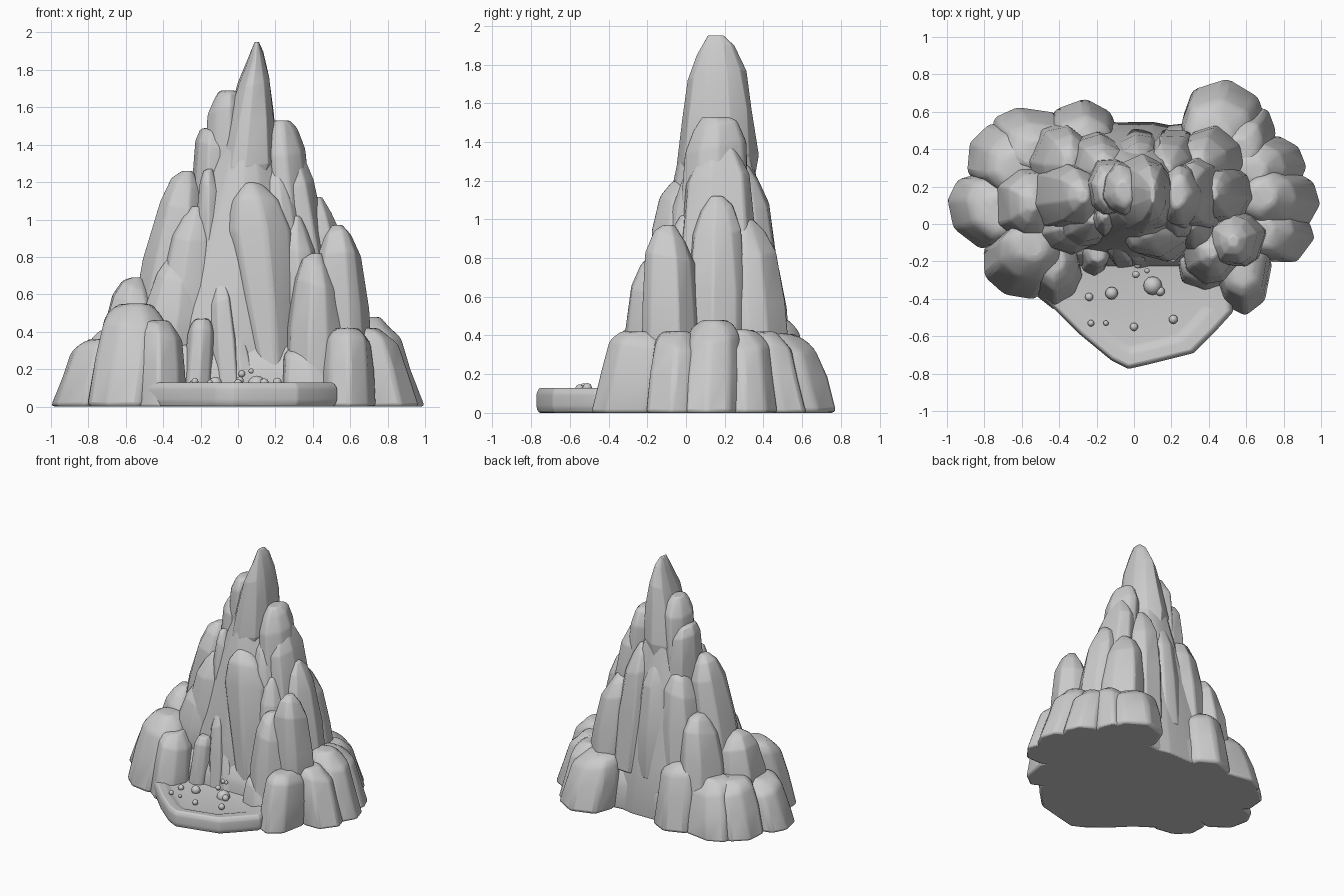
import bpy, bmesh, math, random
from mathutils import Vector

random.seed(11)
stone = bpy.data.materials.new("stone grey")
stone.diffuse_color = (0.6, 0.6, 0.6, 1)


def finish(name, bm, bevel=0.0, segs=2):
    bmesh.ops.recalc_face_normals(bm, faces=bm.faces[:])
    me = bpy.data.meshes.new(name)
    bm.to_mesh(me)
    bm.free()
    me.materials.append(stone)
    ob = bpy.data.objects.new(name, me)
    bpy.context.collection.objects.link(ob)
    if bevel:
        b = ob.modifiers.new("soft edges", "BEVEL")
        b.width, b.segments = bevel, segs
        b.limit_method = "ANGLE"
        b.angle_limit = math.radians(12)
    bpy.ops.object.select_all(action="DESELECT")
    ob.select_set(True)
    bpy.context.view_layer.objects.active = ob
    bpy.ops.object.shade_smooth_by_angle(angle=math.radians(42))
    return ob


def loft(bm, rings):
    loops = [[bm.verts.new(p) for p in r] for r in rings]
    n = len(loops[0])
    for a, b in zip(loops, loops[1:]):
        for i in range(n):
            bm.faces.new((a[i], a[(i + 1) % n], b[(i + 1) % n], b[i]))
    bm.faces.new(loops[0][::-1])
    bm.faces.new(loops[-1])


# Profiles: height fraction, x scale, y scale
BLUNT = [(0, 1, 1), (0.5, 0.93, 0.93), (0.86, 0.84, 0.84), (0.97, 0.62, 0.62), (1, 0.36, 0.36)]
CRAG = [(0, 1, 1), (0.5, 0.93, 0.96), (0.82, 0.72, 0.8), (0.95, 0.46, 0.52), (1, 0.18, 0.2)]
CORE = [(0, 1, 1), (0.3, 0.78, 0.86), (0.6, 0.5, 0.68), (0.85, 0.26, 0.48), (1, 0.1, 0.25)]
SUMMIT = [(0, 0.6, 0.8), (0.28, 1, 1), (0.55, 0.8, 0.88), (0.78, 0.52, 0.74), (0.93, 0.25, 0.47), (1, 0.07, 0.2)]
SLAB = [(0, 0.5, 1), (0.45, 0.82, 1), (0.78, 1, 0.95), (0.92, 0.72, 0.8), (1, 0.25, 0.45)]


def rock(name, base, radii, z0, z1, top, prof=CRAG, n=8, jit=0.05, bevel=0.03):
    """Leaning boulder lofted along a profile, with uneven facets."""
    turn = random.uniform(0, math.tau)
    col = [random.uniform(1 - jit, 1 + jit) * 1.06 for _ in range(n)]
    ang = [turn + math.tau * (i + random.uniform(-0.2, 0.2)) / n for i in range(n)]
    tilt = random.uniform(0, math.tau)
    rings = []
    for t, sx, sy in prof:
        cx = base[0] + (top[0] - base[0]) * t
        cy = base[1] + (top[1] - base[1]) * t
        ring = []
        for i in range(n):
            k = col[i] * (1 + (random.uniform(-0.05, 0.05) if t else 0))
            dz = (0.03 * math.cos(ang[i] - tilt) - 0.015) if 0 < t < 1 else 0
            ring.append((cx + radii[0] * sx * k * math.cos(ang[i]),
                         cy + radii[1] * sy * k * math.sin(ang[i]),
                         z0 + (z1 - z0) * t + dz))
        rings.append(ring)
    bm = bmesh.new()
    loft(bm, rings)
    return finish(name, bm, bevel)


# Mountain core and summit
rock("mountain_core", (0.0, 0.17), (0.63, 0.37), 0, 1.6, (0.05, 0.165), CORE, n=14, jit=0.03)
rock("summit_peak", (0.03, 0.165), (0.16, 0.2), 1.08, 1.95, (0.10, 0.155), SUMMIT, n=10, jit=0.02)
rock("summit_shoulder", (-0.08, 0.19), (0.11, 0.15), 1.0, 1.69, (-0.06, 0.18), BLUNT)
rock("summit_step", (-0.13, 0.2), (0.12, 0.16), 0.9, 1.49, (-0.12, 0.19), BLUNT)
rock("summit_nub", (-0.15, 0.02), (0.07, 0.09), 0.8, 1.27, (-0.15, 0.05))

# Bottom ring of boulders: base x, y, radii, height, top x, y
LOW = [
    (-0.80, 0.08, 0.20, 0.20, 0.36, -0.71, 0.09),
    (-0.71, 0.35, 0.19, 0.18, 0.41, -0.62, 0.32),
    (-0.57, 0.46, 0.20, 0.17, 0.42, -0.51, 0.40),
    (-0.28, 0.47, 0.20, 0.19, 0.50, -0.27, 0.40),
    (0.48, 0.54, 0.22, 0.225, 0.41, 0.44, 0.46),
    (0.62, 0.48, 0.14, 0.16, 0.42, 0.57, 0.41),
    (0.75, 0.30, 0.17, 0.16, 0.43, 0.65, 0.28),
    (0.82, 0.12, 0.18, 0.16, 0.48, 0.70, 0.14),
    (0.79, -0.06, 0.17, 0.15, 0.42, 0.69, -0.03),
    (0.585, -0.27, 0.15, 0.22, 0.42, 0.58, -0.20),
    (0.40, -0.22, 0.16, 0.16, 0.31, 0.38, -0.19),
    (-0.61, -0.20, 0.20, 0.20, 0.55, -0.54, -0.12),
    (-0.42, -0.27, 0.14, 0.18, 0.46, -0.42, -0.19),
    (-0.22, -0.17, 0.09, 0.11, 0.47, -0.19, -0.13),
]
for i, (x, y, rx, ry, h, tx, ty) in enumerate(LOW):
    rock(f"base_boulder_{i + 1}", (x, y), (rx, ry), 0, h, (tx, ty), BLUNT)

# Solid footing that closes the gaps between the boulders
FOOT = [(-0.76, -0.05), (-0.5, -0.24), (0.5, -0.24), (0.76, -0.08), (0.78, 0.28), (0.58, 0.5), (0.35, 0.55),
        (0.1, 0.52), (-0.2, 0.56), (-0.5, 0.5), (-0.74, 0.34)]
bm = bmesh.new()
loft(bm, [[(x * s, 0.15 + (y - 0.15) * s, z) for x, y in FOOT] for s, z in ((1, 0), (0.93, 0.2), (0.8, 0.33))])
finish("footing", bm, 0.02)

# Middle crags: base x, y, radii, bottom, top, top x, y
MID = [
    (-0.60, 0.11, 0.17, 0.20, 0.1, 0.69, -0.54, 0.11),
    (-0.36, -0.05, 0.17, 0.12, 0.3, 0.80, -0.30, -0.02),
    (-0.31, 0.00, 0.17, 0.14, 0.3, 1.07, -0.22, 0.03),
    (-0.43, 0.14, 0.17, 0.18, 0.3, 1.26, -0.27, 0.15),
    (-0.42, 0.36, 0.17, 0.18, 0.2, 0.86, -0.35, 0.32),
    (-0.22, 0.33, 0.17, 0.17, 0.3, 1.14, -0.17, 0.29),
    (0.02, 0.36, 0.17, 0.15, 0.3, 1.22, 0.03, 0.31),
    (0.22, 0.35, 0.15, 0.16, 0.3, 1.28, 0.18, 0.29),
    (0.43, 0.35, 0.18, 0.18, 0.2, 1.00, 0.36, 0.31),
    (0.50, 0.16, 0.16, 0.16, 0.2, 1.12, 0.42, 0.16),
    (0.39, 0.16, 0.15, 0.20, 0.4, 1.40, 0.28, 0.16),
    (0.31, 0.14, 0.13, 0.18, 0.5, 1.53, 0.23, 0.15),
    (0.29, 0.01, 0.15, 0.13, 0.3, 1.28, 0.21, 0.05),
    (0.56, -0.08, 0.16, 0.15, 0.1, 0.97, 0.53, -0.09),
    (0.41, -0.17, 0.16, 0.16, 0.0, 0.82, 0.42, -0.15),
    (0.34, -0.02, 0.13, 0.14, 0.2, 1.02, 0.31, 0.00),
]
BLOCKY = {3, 9, 10, 11, 8}
for i, (x, y, rx, ry, z0, z1, tx, ty) in enumerate(MID):
    rock(f"crag_{i + 1}", (x, y), (rx, ry), z0, z1, (tx, ty), BLUNT if i in BLOCKY and rx < 0.14 else CRAG)

# Front cliff slab and the cascade beside it
rock("cliff_slab", (0.21, -0.03), (0.20, 0.18), 0, 1.2, (0.07, 0.01), SLAB, jit=0.03)
rock("cascade", (-0.05, -0.11), (0.10, 0.14), 0, 0.70, (-0.10, -0.06))
rock("cascade_foot", (0.05, -0.14), (0.09, 0.11), 0, 0.50, (-0.02, -0.08))

# Pool basin with raised rim
OUT = [(-0.50, -0.38), (-0.29, -0.59), (-0.12, -0.73), (-0.03, -0.775), (0.08, -0.75), (0.32, -0.69),
       (0.43, -0.58), (0.53, -0.47), (0.50, -0.15), (-0.42, -0.15)]
bm = bmesh.new()
loft(bm, [[(x * s, -0.38 + (y + 0.38) * s, z) for x, y in OUT]
          for s, z in ((0.97, 0), (1, 0.03), (1, 0.1), (0.96, 0.13), (0.80, 0.125), (0.70, 0.108))])
finish("pool_basin", bm, 0.01)

# Bubbles and pebbles in the pool
DROPS = [(-0.23, -0.53, 0.135, 0.018), (-0.15, -0.53, 0.13, 0.014), (0.0, -0.55, 0.125, 0.022),
         (0.21, -0.51, 0.13, 0.024), (-0.12, -0.37, 0.125, 0.034), (-0.24, -0.39, 0.12, 0.022),
         (0.10, -0.33, 0.115, 0.05), (0.02, -0.22, 0.175, 0.018), (0.07, -0.25, 0.19, 0.014),
         (0.01, -0.27, 0.14, 0.02), (0.14, -0.36, 0.125, 0.025)]
for i, (x, y, z, r) in enumerate(DROPS):
    bm = bmesh.new()
    bmesh.ops.create_uvsphere(bm, u_segments=12, v_segments=8, radius=r)
    bmesh.ops.translate(bm, verts=bm.verts[:], vec=Vector((x, y, z)))
    finish(f"bubble_{i + 1}", bm)
